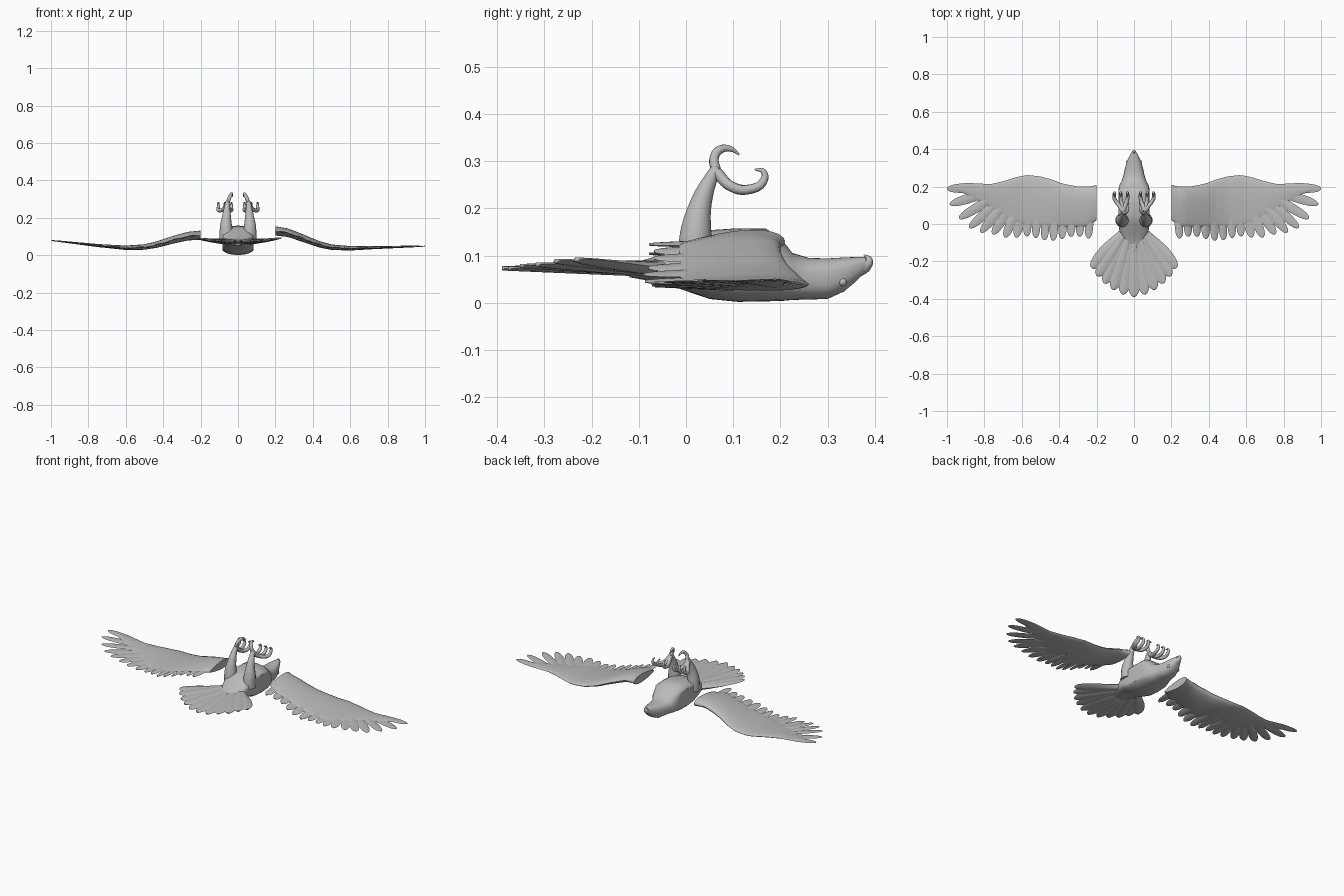
import bpy, bmesh
from math import sin, cos, pi, radians, sqrt, copysign
from mathutils import Vector

if "Cube" in bpy.data.objects:
    bpy.data.objects.remove(bpy.data.objects["Cube"])

grey = bpy.data.materials.new("plain grey")
grey.use_nodes = True
GREY = (0.5, 0.5, 0.5, 1)
grey.diffuse_color = GREY
next(n for n in grey.node_tree.nodes if n.type == 'BSDF_PRINCIPLED').inputs["Base Color"].default_value = GREY


def table(points, x):
    """Smoothly blend a value from (position, value) pairs."""
    if x <= points[0][0]:
        return points[0][1]
    for (a, p), (b, q) in zip(points, points[1:]):
        if x <= b:
            return p + (q - p) * (x - a) / (b - a)
    return points[-1][1]


def finish(name, mesh, angle=50):
    obj = bpy.data.objects.new(name, mesh)
    bpy.context.collection.objects.link(obj)
    mesh.materials.clear()
    mesh.materials.append(grey)
    bpy.ops.object.select_all(action='DESELECT')
    obj.select_set(True)
    bpy.context.view_layer.objects.active = obj
    bpy.ops.object.shade_smooth_by_angle(angle=radians(angle))
    return obj


def add_loft(bm, rings):
    """Skin equal-length rings and close both ends."""
    rows = [[bm.verts.new(p) for p in ring] for ring in rings]
    n = len(rows[0])
    for a, b in zip(rows, rows[1:]):
        for i in range(n):
            j = (i + 1) % n
            bm.faces.new((a[i], a[j], b[j], b[i]))
    bm.faces.new(rows[0])
    bm.faces.new(rows[-1])


def bm_object(name, bm, angle=50):
    bmesh.ops.recalc_face_normals(bm, faces=bm.faces[:])
    mesh = bpy.data.meshes.new(name)
    bm.to_mesh(mesh)
    bm.free()
    return finish(name, mesh, angle)


def add_feather(bm, base, tip, width, thick, height, side=1):
    """A long blade with a round tip, following height(x, y)."""
    base, tip = Vector(base), Vector(tip)
    d = tip - base
    across = Vector((-d.y, d.x)).normalized()
    rings = []
    steps = 14
    for i in range(steps + 1):
        t = sin(i / steps * pi / 2)
        w = width / 2 * min(1, 0.45 + t) * sqrt(max(0.004, 1 - t ** 7))
        h = thick * (1 - 0.75 * t)
        mid = base + d * t
        ring = []
        for u, v in ((-1, 0), (-.5, .8), (0, 1), (.5, .8), (1, 0), (.5, -.8), (0, -1), (-.5, -.8)):
            p = mid + across * u * w
            ring.append((side * p.x, p.y, height(p.x, p.y) + v * h))
        rings.append(ring)
    add_loft(bm, rings)


def tube(name, points, radii):
    curve = bpy.data.curves.new(name, 'CURVE')
    curve.dimensions = '3D'
    curve.bevel_depth = 1
    curve.bevel_resolution = 4
    curve.use_fill_caps = True
    spline = curve.splines.new('BEZIER')
    spline.resolution_u = 8
    spline.bezier_points.add(len(points) - 1)
    for bp, p, r in zip(spline.bezier_points, points, radii):
        bp.co, bp.radius = p, r
        bp.handle_left_type = bp.handle_right_type = 'AUTO'
    temp = bpy.data.objects.new(name, curve)
    bpy.context.collection.objects.link(temp)
    dg = bpy.context.evaluated_depsgraph_get()
    mesh = bpy.data.meshes.new_from_object(temp.evaluated_get(dg))
    bpy.data.objects.remove(temp)
    return finish(name, mesh)


# Body and head: rounded sections along y, flat where the wings join
stations = [(-.12, .068, .045, .014), (-.05, .072, .075, .03), (0, .083, .092, .058),
            (.05, .081, .1, .073), (.11, .08, .102, .078), (.17, .08, .098, .077),
            (.205, .068, .08, .064), (.225, .056, .068, .05), (.26, .051, .056, .044),
            (.3, .051, .048, .043), (.335, .06, .038, .036), (.36, .071, .026, .026),
            (.38, .082, .015, .015)]
bm = bmesh.new()
rings = []
for y, z, rx, rz in stations:
    ring = []
    for i in range(40):
        a = 2 * pi * i / 40
        c, s = cos(a), sin(a)
        x = rx * copysign(abs(c) ** .8, c)
        ring.append((max(-.084, min(.084, x)), y, z + rz * copysign(abs(s) ** .8, s)))
    rings.append(ring)
add_loft(bm, rings)
bm_object("body", bm, 35)

# Hooked beak
tube("beak", [(0, .36, .073), (0, .38, .08), (0, .388, .09), (0, .378, .101)],
     [.021, .015, .008, .002])

# Tail fan
bm = bmesh.new()
COUNT = 11
for k in range(COUNT):
    a = radians(-46 + 92 * k / (COUNT - 1))
    reach = .375 - .09 * abs(sin(a)) ** 1.3
    tip = (reach * sin(a), -.015 - reach * cos(a))
    lift = .002 * (k % 2)
    add_feather(bm, (.045 * sin(a), -.02), tip, .078, .018,
                lambda x, y: .071 + .4 * x * x + lift)
bm_object("tail", bm)

# Wing shape along the span
lead = [(.2, .21), (.23, .2), (.3, .2), (.38, .215), (.44, .238), (.5, .254), (.57, .262),
        (.63, .25), (.7, .228), (.78, .21), (.86, .201), (.93, .197), (.97, .193)]
trail = [(.2, .02), (.25, -.015), (.55, -.01), (.63, .01), (.72, .06), (.8, .11), (.9, .16), (.97, .183)]
half = [(.2, .032), (.35, .027), (.5, .019), (.7, .012), (.97, .004)]
spine = {1: [(.2, .13), (.27, .12), (.35, .09), (.43, .06), (.5, .043), (.6, .037), (.75, .042), (1, .049)],
         -1: [(.2, .107), (.27, .102), (.35, .082), (.43, .058), (.5, .044), (.6, .04), (.75, .052), (1, .08)]}
primary_tips = [(1, .188), (.985, .105), (.935, .03), (.88, -.02), (.82, -.045),
                (.755, -.055), (.69, -.072), (.63, -.072)]

for side, label in ((1, "left"), (-1, "right")):
    # Thick front part of the wing
    bm = bmesh.new()
    rings = []
    for i in range(37):
        x = .2 + .77 * i / 36
        front, back = table(lead, x), table(trail, x)
        z, h = table(spine[side], x), table(half, x)
        ring = []
        for j in range(24):
            a = 2 * pi * j / 24
            u = (1 - cos(a)) / 2
            ring.append((side * x, front + (back - front) * u, z + h * sin(a) * (1 - .55 * u)))
        rings.append(ring)
    add_loft(bm, rings)
    bm_object(label + "_wing", bm)

    # Long outer feathers fanning from the wrist, then the short inner row
    bm = bmesh.new()
    for k, tip in enumerate(primary_tips):
        drop = .002 * (k % 2)
        base = (.74 - .022 * k, .2 - .012 * k)
        add_feather(bm, base, tip, .052, .007,
                    lambda x, y: table(spine[side], x) - drop, side)
    for k in range(8):
        x = .24 + .047 * k
        drop = .003 * (k % 2)
        add_feather(bm, (x - .005, .1), (x + .004, -.078 + .012 * sin(k * 1.1)), .046, .011,
                    lambda px, py: table(spine[side], px) - drop, side)
    bm_object(label + "_wing_feathers", bm)

    # Leg
    tube(label + "_leg", [(side * x, y, z) for x, y, z in
         ((.06, .02, .09), (.064, .021, .15), (.061, .033, .215), (.058, .052, .262), (.056, .066, .288))],
         [.04, .034, .023, .015, .011])

    # Clawed toes: one behind, three in front
    tube(label + "_back_toe", [(side * x, y, z) for x, y, z in
         ((.056, .064, .278), (.046, .06, .308), (.037, .073, .325), (.032, .095, .326), (.029, .113, .314))],
         [.011, .01, .009, .006, .002])
    for k, s in enumerate((-.028, .008, .042)):
        tube(f"{label}_front_toe_{k + 1}", [(side * x, y, z) for x, y, z in
             ((.057, .064, .278), (.06 + s * .4, .095, .247), (.063 + s, .137, .241),
              (.063 + s, .163, .256), (.063 + s, .165, .277), (.063 + s, .146, .283))],
             [.012, .011, .01, .009, .006, .002])

    # Eye
    bm = bmesh.new()
    bmesh.ops.create_uvsphere(bm, u_segments=16, v_segments=10, radius=.009)
    bmesh.ops.translate(bm, verts=bm.verts[:], vec=(side * .033, .332, .044))
    bm_object(label + "_eye", bm)
